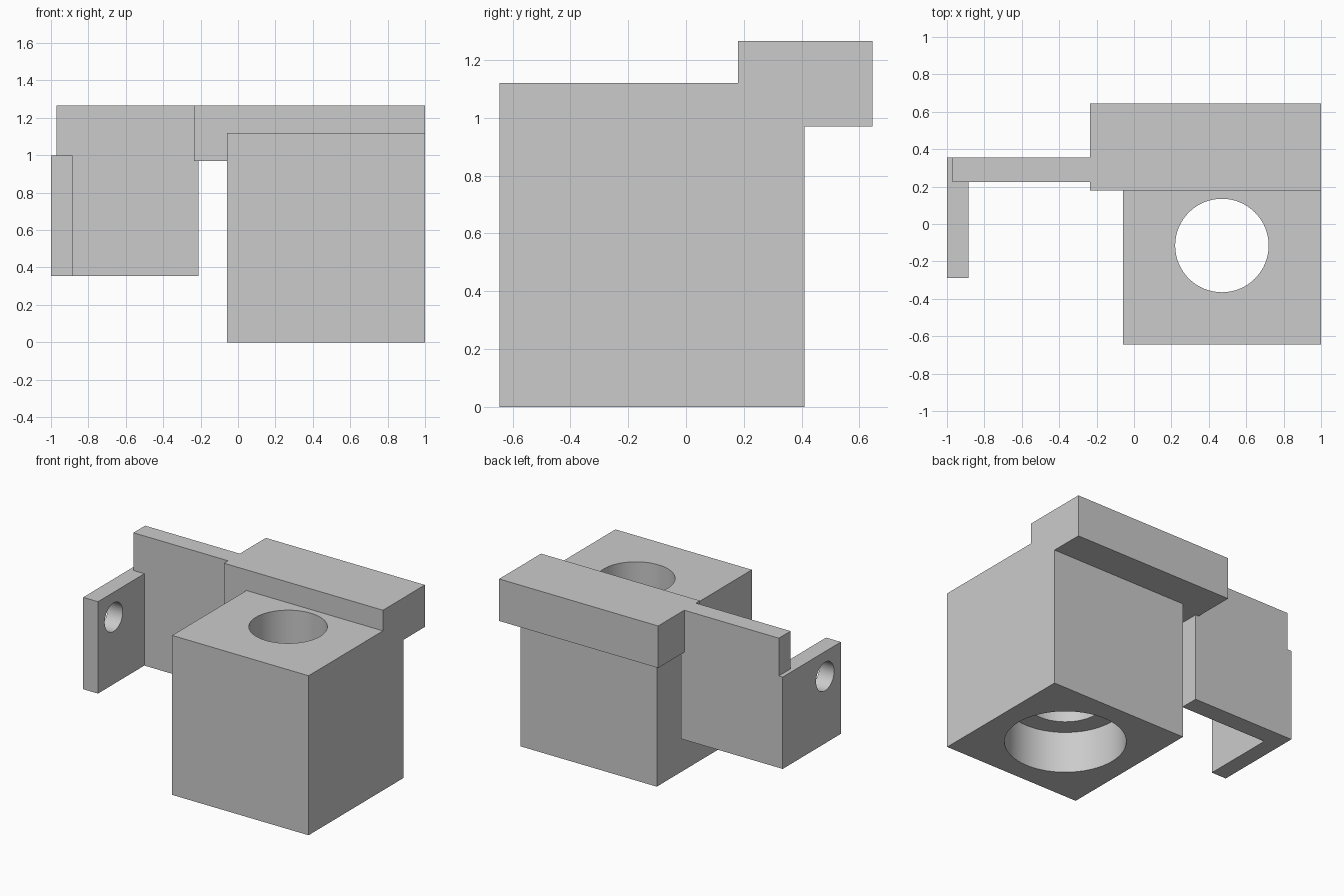
import bpy
import math
from mathutils import Matrix

if "Cube" in bpy.data.objects:
    bpy.data.objects.remove(bpy.data.objects["Cube"])

grey = bpy.data.materials.new("light grey")
grey.diffuse_color = (0.6, 0.6, 0.6, 1)
grey.use_nodes = True
grey.node_tree.nodes["Principled BSDF"].inputs["Base Color"].default_value = grey.diffuse_color


def box(name, x, y, z):
    """Box from (min, max) ranges."""
    bpy.ops.mesh.primitive_cube_add(size=1)
    ob = bpy.context.object
    ob.name = name
    size = Matrix.Diagonal((x[1] - x[0], y[1] - y[0], z[1] - z[0], 1))
    centre = Matrix.Translation((sum(x) / 2, sum(y) / 2, sum(z) / 2))
    ob.data.transform(centre @ size)
    ob.data.materials.append(grey)
    return ob


def cylinder(name, radius, depth, centre, axis="Z"):
    bpy.ops.mesh.primitive_cylinder_add(vertices=64, radius=radius, depth=depth)
    ob = bpy.context.object
    ob.name = name
    turn = Matrix.Rotation(math.pi / 2, 4, "Y") if axis == "X" else Matrix.Identity(4)
    ob.data.transform(Matrix.Translation(centre) @ turn)
    ob.data.materials.append(grey)
    ob.hide_render = True
    return ob


def combine(target, other, operation):
    """Apply a boolean and discard the helper."""
    mod = target.modifiers.new(operation.lower(), "BOOLEAN")
    mod.operation = operation
    mod.solver = "EXACT"
    mod.object = other
    bpy.context.view_layer.objects.active = target
    bpy.ops.object.modifier_apply(modifier=mod.name)
    bpy.data.objects.remove(other, do_unlink=True)


# Main block with a bore and a wider counterbore from below
bracket = box("bracket", (-0.06, 1), (-0.645, 0.41), (0, 1.12))
hx, hy = 0.47, -0.115
combine(bracket, cylinder("bore", 0.25, 2, (hx, hy, 0.6)), "DIFFERENCE")
combine(bracket, cylinder("counterbore", 0.385, 0.58, (hx, hy, 0)), "DIFFERENCE")

# Side arm with a cross hole
arm = box("side_arm", (-1, -0.885), (-0.29, 0.355), (0.355, 1))
combine(arm, cylinder("cross_hole", 0.1, 0.5, (-0.94, hy, 0.825), "X"), "DIFFERENCE")

# Rear top bar, hanging plate and arm joined to the block
combine(bracket, box("top_bar", (-0.235, 1), (0.18, 0.645), (0.97, 1.265)), "UNION")
combine(bracket, box("rear_plate", (-0.97, -0.21), (0.225, 0.355), (0.355, 1.265)), "UNION")
combine(bracket, arm, "UNION")

# Smooth bores, sharp edges elsewhere
bpy.ops.object.select_all(action="DESELECT")
bracket.select_set(True)
bpy.context.view_layer.objects.active = bracket
bpy.ops.object.shade_smooth_by_angle(angle=math.radians(30))
